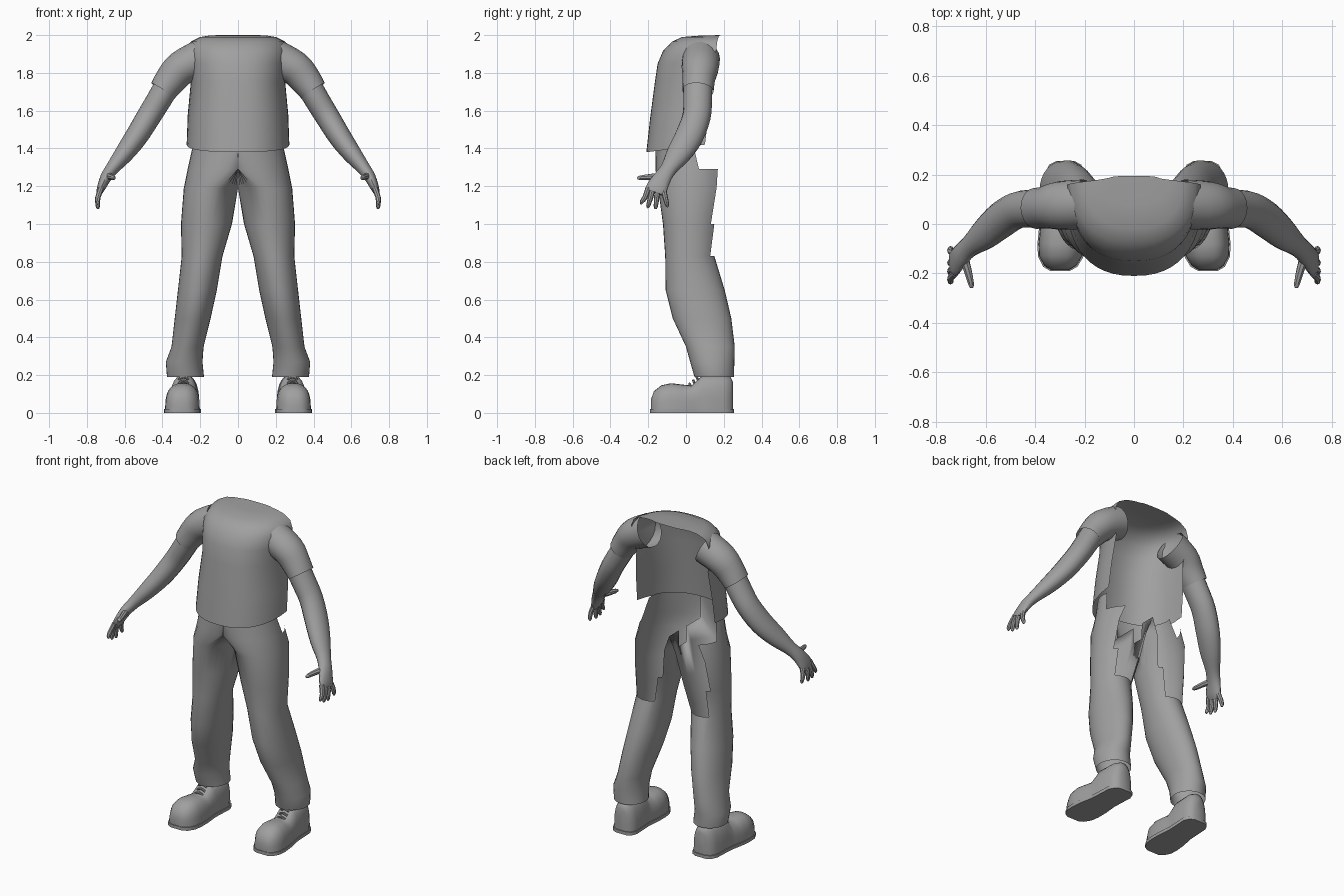
import bpy, bmesh, math
from mathutils import Vector

cube = bpy.data.objects.get("Cube")
if cube:
    bpy.data.objects.remove(cube)

GREY = (0.35, 0.35, 0.35, 1)
grey = bpy.data.materials.new("plain grey")
grey.diffuse_color = GREY
grey.use_nodes = True
grey.node_tree.nodes["Principled BSDF"].inputs["Base Color"].default_value = GREY


def power(v, e):
    return math.copysign(abs(v) ** e, v)


def smooth_rows(rows, steps):
    """Catmull-Rom interpolation between rows of numbers."""
    rows = [Vector(r) for r in rows]
    out = []
    for i in range(len(rows) - 1):
        a, b, c, d = (rows[min(max(i + k, 0), len(rows) - 1)] for k in (-1, 0, 1, 2))
        for s in range(steps):
            t = s / steps
            out.append(b + (c - a) * t / 2 + (a * 2 - b * 5 + c * 4 - d) * t * t / 2
                       + (b * 3 - a - c * 3 + d) * t ** 3 / 2)
    return out + [rows[-1]]


def loft(name, rings, closed=True, caps=(False, False), mirror=True, cut=None, angle=40):
    """Skin rings of points; cut(face) marks faces to remove."""
    bm = bmesh.new()
    rows = [[bm.verts.new(p) for p in ring] for ring in rings]
    n = len(rows[0])
    for a, b in zip(rows, rows[1:]):
        for i in range(n if closed else n - 1):
            j = (i + 1) % n
            bm.faces.new((a[i], a[j], b[j], b[i]))
    for use, row in zip(caps, (rows[0], rows[-1])):
        if use:
            bm.faces.new(row)
    if cut:
        bmesh.ops.delete(bm, geom=[f for f in bm.faces if cut(f)], context='FACES')
    bmesh.ops.remove_doubles(bm, verts=bm.verts, dist=0.0005)
    bmesh.ops.recalc_face_normals(bm, faces=bm.faces)
    mesh = bpy.data.meshes.new(name)
    bm.to_mesh(mesh)
    bm.free()
    mesh.materials.append(grey)
    ob = bpy.data.objects.new(name, mesh)
    bpy.context.collection.objects.link(ob)
    if mirror:
        ob.modifiers.new("Mirror", 'MIRROR')
    bpy.ops.object.select_all(action='DESELECT')
    ob.select_set(True)
    bpy.context.view_layer.objects.active = ob
    bpy.ops.object.shade_smooth_by_angle(angle=math.radians(angle))
    return ob


def tube(name, path, n=16, steps=3, caps=(False, False)):
    """Path rows: x, y, z, radius towards y, radius across."""
    rows = smooth_rows(path, steps)
    rings = []
    for i, row in enumerate(rows):
        c = Vector(row[:3])
        t = Vector(rows[min(i + 1, len(rows) - 1)][:3]) - Vector(rows[max(i - 1, 0)][:3])
        t.normalize()
        u = Vector((0, 1, 0))
        u = (u - t * u.dot(t)).normalized()
        v = t.cross(u)
        rings.append([c + u * row[3] * math.cos(k * math.tau / n)
                      + v * row[4] * math.sin(k * math.tau / n) for k in range(n)])
    return loft(name, rings, caps=caps)


# Shirt front, sides and top, open at the back: z, half width, front y, back y, hem droop
shirt_rows = [
    (1.42, .272, -.210, .10, .04), (1.58, .266, -.190, .12, .02), (1.75, .250, -.165, .14, 0),
    (1.85, .262, -.150, .15, 0), (1.92, .270, -.120, .16, 0), (1.965, .25, -.075, .165, 0),
    (1.99, .20, -.02, .172, 0), (1.998, .15, .08, .178, 0), (2.0, .10, .195, .185, 0)]
rings = []
for z, w, front, back, droop in shirt_rows:
    ring = []
    for k in range(25):
        a = math.pi * k / 24
        s = math.sin(a) ** .85
        ring.append((w * power(math.cos(a), .85), back + (front - back) * s, z - droop * s))
    rings.append(ring)
loft("shirt", rings, closed=False, mirror=False, angle=60)

# Sleeves and arms
tube("sleeves", [(.20, .08, 1.875, .10, .10), (.30, .075, 1.825, .098, .092),
                 (.355, .068, 1.765, .086, .084), (.398, .063, 1.705, .083, .074)], n=20)
tube("arms", [(.37, .063, 1.74, .076, .068), (.42, .062, 1.655, .076, .066),
              (.475, .055, 1.565, .075, .064), (.54, .015, 1.46, .076, .060),
              (.605, -.04, 1.37, .066, .050), (.665, -.09, 1.295, .045, .036),
              (.70, -.125, 1.245, .048, .030), (.725, -.155, 1.19, .056, .022),
              (.735, -.165, 1.165, .048, .014)], caps=(False, True))

# Fingers and thumb
for i, (base, tip, low) in enumerate([(-.20, -.235, 1.105), (-.175, -.2, 1.085),
                                      (-.15, -.16, 1.08), (-.12, -.1, 1.09)]):
    mid = (base + tip) / 2
    tube("fingers_%d" % (i + 1), [(.725, base, 1.19, .015, .015), (.742, mid, 1.14, .014, .014),
                                  (.742, tip, low + .012, .011, .011), (.74, tip, low, .005, .005)],
         n=8, steps=2, caps=(True, True))
tube("thumbs", [(.695, -.12, 1.255, .022, .02), (.675, -.18, 1.25, .017, .017),
                (.66, -.24, 1.245, .013, .013), (.657, -.258, 1.243, .006, .006)],
     n=8, steps=2, caps=(True, True))

# Trousers, mirrored at the middle: z, centre x, half width, front y, back y
leg_rows = [
    (1.42, 0, .238, -.16, .17), (1.29, .05, .217, -.162, .225), (1.19, .142, .145, -.148, .215),
    (1.0, .167, .135, -.122, .175), (.83, .19, .108, -.11, .15), (.65, .215, .103, -.108, .205),
    (.5, .240, .095, -.07, .24), (.35, .267, .085, .0, .258), (.27, .285, .097, .022, .256),
    (.19, .278, .098, .045, .254)]
rings = []
for z, cx, w, front, back in leg_rows:
    rings.append([(max(cx + w * math.cos(a), 0),
                   (front + back) / 2 + (back - front) / 2 * math.sin(a), z)
                  for a in (k * math.tau / 32 for k in range(32))])


def open_back(face):
    """Remove the middle plane and the missing seat and back of the thighs."""
    c = face.calc_center_median()
    if all(v.co.x < .001 for v in face.verts):
        return True
    if c.z > 1.29:
        return c.y > .07
    return c.z > .83 and c.y > .12 + (c.z - .83) * .13


loft("trousers", rings, cut=open_back, angle=60)

# Shoes: y, half width, height
shoe_rows = [(-.186, .035, .07), (-.17, .064, .115), (-.13, .087, .146), (-.08, .092, .157),
             (-.02, .089, .150), (.03, .082, .145), (.06, .077, .175), (.09, .076, .2),
             (.2, .076, .2), (.235, .06, .19), (.25, .032, .16)]


def shoe_x(y):
    return .29 - .05 * y


rings = [[(shoe_x(y) + w * power(math.cos(a), .8), y, .015 + (h - .015) * math.sin(a) ** .7)
          for a in (math.pi * k / 14 for k in range(15))] for y, w, h in shoe_rows]
loft("shoes", rings, caps=(True, True), angle=50)

# Soles follow the shoe outline
outline = [(shoe_x(y) + side * (w + .005), y * 1.02)
           for side, rows in ((1, shoe_rows), (-1, shoe_rows[::-1])) for y, w, h in rows]
loft("soles", [[(x, y, z) for x, y in outline] for z in (0, .02)], caps=(True, True))

# Laces over the instep
for i, (y, z) in enumerate([(.025, .148), (.045, .165), (.062, .185)]):
    tube("laces_%d" % (i + 1), [(.262, y, z - .008, .007, .007), (.288, y - .006, z + .006, .007, .007),
                                (.314, y, z - .008, .007, .007)], n=8, steps=2, caps=(True, True))
